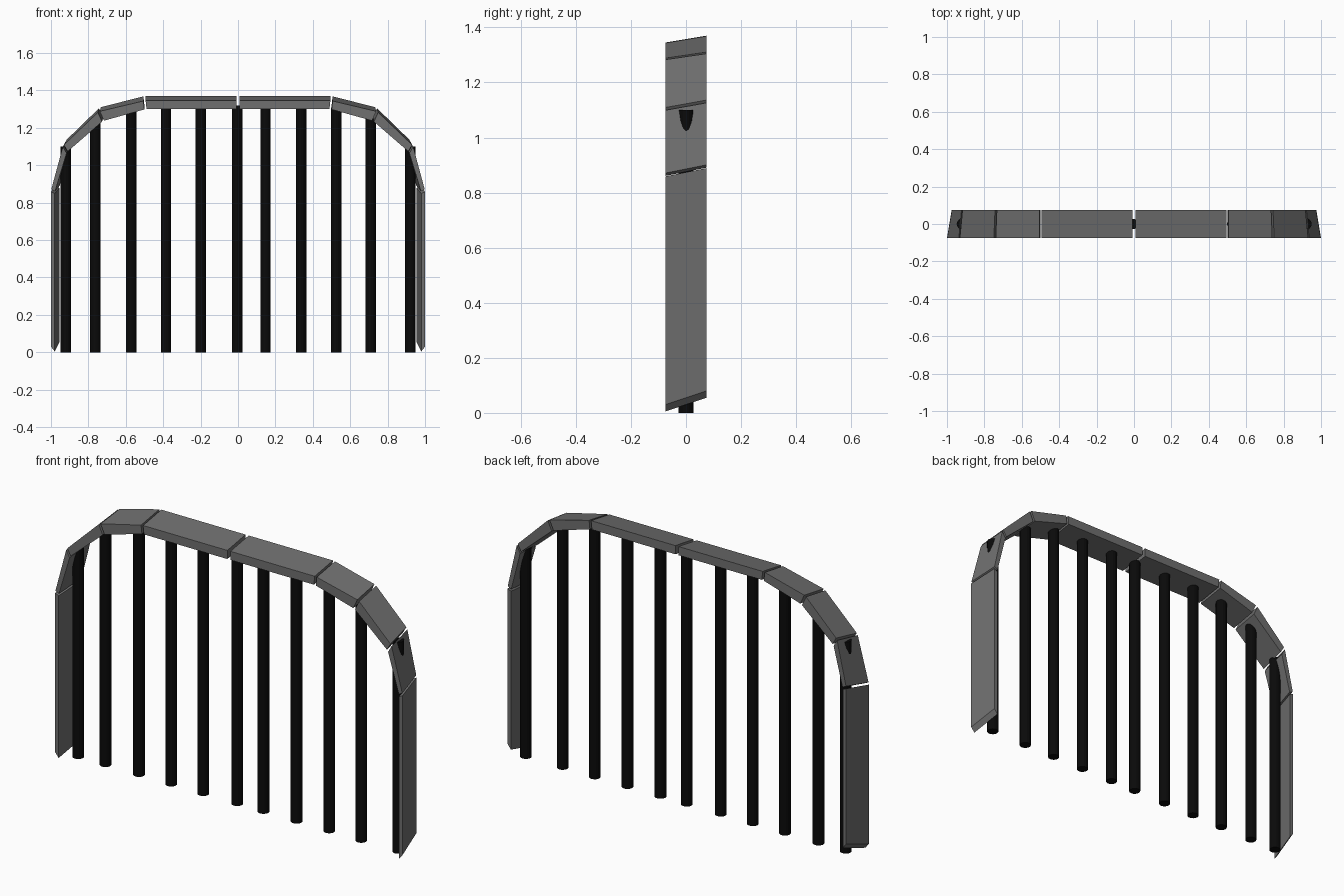
import bpy, bmesh
from mathutils import Vector

if "Cube" in bpy.data.objects:
    bpy.data.objects.remove(bpy.data.objects["Cube"])


def material(name, value):
    m = bpy.data.materials.new(name)
    m.diffuse_color = (value, value, value, 1)
    m.use_nodes = True
    m.node_tree.nodes["Principled BSDF"].inputs["Base Color"].default_value = m.diffuse_color
    return m


STONE = material("dark_grey", 0.16)
BLACK = material("black", 0.003)
HALF = 0.075  # half depth of the arch
GAP = 0.006   # half gap between neighbouring blocks

# Right half of the arch: outer (x, z), inner (x, z), shift of the back face (x, z)
STATIONS = [
    ((1.000, 0.030), (0.980, 0.005), (-0.025, 0.050)),
    ((1.000, 0.865), (0.980, 0.855), (-0.025, 0.030)),
    ((0.935, 1.105), (0.915, 1.070), (-0.014, 0.027)),
    ((0.745, 1.287), (0.722, 1.237), (-0.006, 0.022)),
    ((0.500, 1.345), (0.495, 1.300), (0.000, 0.025)),
    ((0.003, 1.345), (0.003, 1.300), (0.000, 0.025)),
]


def ring(station):
    (ox, oz), (ix, iz), (dx, dz) = station
    return [Vector((ox, -HALF, oz)), Vector((ix, -HALF, iz)),
            Vector((ix + dx, HALF, iz + dz)), Vector((ox + dx, HALF, oz + dz))]


def arch_block(name, start, end, side, trim_start):
    a, b = ring(start), ring(end)
    bm = bmesh.new()
    lower, upper = [], []
    for p, q in zip(a, b):
        step = (q - p).normalized() * GAP
        p2, q2 = (p + step if trim_start else p), q - step
        lower.append(bm.verts.new((p2.x * side, p2.y, p2.z)))
        upper.append(bm.verts.new((q2.x * side, q2.y, q2.z)))
    bm.faces.new(lower)
    bm.faces.new(upper)
    for i in range(4):
        j = (i + 1) % 4
        bm.faces.new((lower[i], lower[j], upper[j], upper[i]))
    bmesh.ops.recalc_face_normals(bm, faces=bm.faces)
    mesh = bpy.data.meshes.new(name)
    bm.to_mesh(mesh)
    bm.free()
    mesh.materials.append(STONE)
    bpy.context.collection.objects.link(bpy.data.objects.new(name, mesh))


# Arch blocks on both sides
for side, label in ((1, "right"), (-1, "left")):
    for i in range(len(STATIONS) - 1):
        arch_block(f"arch_block_{label}_{i + 1}", STATIONS[i], STATIONS[i + 1], side, i > 0)

# Vertical bars: x position, height
BARS = [(-0.92, 1.10), (-0.763, 1.25), (-0.57, 1.30), (-0.385, 1.32), (-0.20, 1.32),
        (-0.005, 1.32), (0.147, 1.32), (0.337, 1.32), (0.525, 1.31), (0.71, 1.25),
        (0.922, 1.10)]
for i, (x, height) in enumerate(BARS):
    bpy.ops.mesh.primitive_cylinder_add(vertices=16, radius=0.028, depth=height,
                                        location=(x, 0, height / 2))
    bar = bpy.context.object
    bar.name = f"bar_{i + 1}"
    bar.data.materials.append(BLACK)
